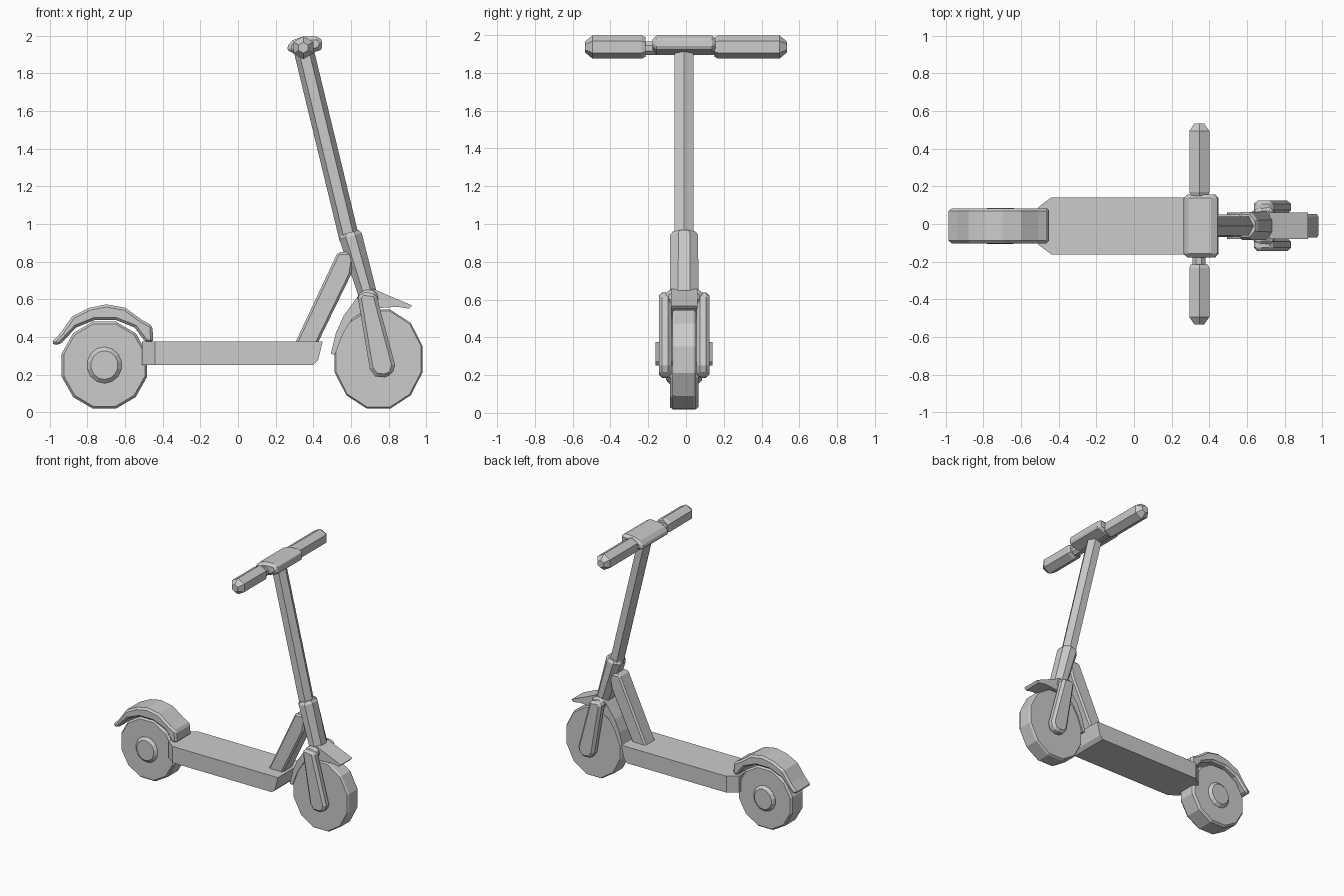
import bpy, bmesh, math
from mathutils import Vector

cube = bpy.data.objects.get("Cube")
if cube:
    bpy.data.objects.remove(cube, do_unlink=True)

grey = bpy.data.materials.new("plain_grey")
grey.use_nodes = True
grey.diffuse_color = (0.6, 0.6, 0.6, 1)
grey.node_tree.nodes["Principled BSDF"].inputs["Base Color"].default_value = (0.6, 0.6, 0.6, 1)

MID = -0.01  # centre plane of the scooter


def finish(name, bm, bevel=0):
    bmesh.ops.recalc_face_normals(bm, faces=bm.faces)
    mesh = bpy.data.meshes.new(name)
    bm.to_mesh(mesh)
    bm.free()
    mesh.materials.append(grey)
    obj = bpy.data.objects.new(name, mesh)
    bpy.context.collection.objects.link(obj)
    if bevel:
        mod = obj.modifiers.new("bevel", "BEVEL")
        mod.width = bevel
        mod.segments = 1
        mod.limit_method = "ANGLE"
        mod.angle_limit = math.radians(50)
    return obj


def prism(name, profile, half, y=MID, bevel=0):
    """Side profile (x, z) extruded across y."""
    bm = bmesh.new()
    face = bm.faces.new([bm.verts.new((x, y - half, z)) for x, z in profile])
    out = bmesh.ops.extrude_face_region(bm, geom=[face])
    moved = [v for v in out["geom"] if isinstance(v, bmesh.types.BMVert)]
    bmesh.ops.translate(bm, vec=(0, 2 * half, 0), verts=moved)
    return finish(name, bm, bevel)


def loft(name, stations, sides=8):
    """Polygon tube through (centre, radius a, radius b) stations."""
    bm = bmesh.new()
    axis = (Vector(stations[-1][0]) - Vector(stations[0][0])).normalized()
    side = Vector((1, 0, 0)) if abs(axis.y) > 0.9 else Vector((0, 1, 0))
    other = axis.cross(side).normalized()
    rings = []
    for centre, a, b in stations:
        ring = []
        for i in range(sides):
            t = 2 * math.pi * (i + 0.5) / sides
            k = 1 / math.cos(math.pi / sides)
            p = Vector(centre) + k * (side * a * math.cos(t) + other * b * math.sin(t))
            ring.append(bm.verts.new(p))
        rings.append(ring)
    for r, s in zip(rings, rings[1:]):
        for i in range(sides):
            j = (i + 1) % sides
            bm.faces.new((r[i], r[j], s[j], s[i]))
    bm.faces.new(rings[0])
    bm.faces.new(rings[-1])
    return finish(name, bm)


def disc(name, x, z, rx, rz, half, edge, sides, y=MID):
    """Wheel shape with chamfered rims."""
    k = math.cos(math.pi / sides)
    loft(name, [((x, y + s * half, z), rx * k - e, rz * k - e)
                for s, e in ((-1, edge), (-0.8, 0), (0.8, 0), (1, edge))], sides)


# Wheels and rear hub
disc("rear_wheel", -0.71, 0.25, 0.235, 0.24, 0.075, 0.012, 12)
disc("rear_hub", -0.71, 0.25, 0.093, 0.097, 0.095, 0.02, 14)
disc("front_wheel", 0.747, 0.282, 0.242, 0.272, 0.062, 0.008, 12)

# Deck with sloped front underside
deck = prism("deck", [(-0.51, 0.25), (0.4, 0.25), (0.425, 0.275), (0.45, 0.375),
                      (-0.51, 0.375)], 0.151)
for v in deck.data.vertices:
    if v.co.x < -0.5:
        v.co.y = MID + (v.co.y - MID) * 0.65
bm = bmesh.new()
bm.from_mesh(deck.data)
# widen the deck just ahead of its tapered tail
cut = bmesh.ops.bisect_plane(bm, geom=bm.verts[:] + bm.edges[:] + bm.faces[:],
                             plane_co=(-0.44, 0, 0), plane_no=(1, 0, 0))
for v in cut["geom_cut"]:
    if isinstance(v, bmesh.types.BMVert):
        v.co.y = MID + math.copysign(0.151, v.co.y - MID)
bm.to_mesh(deck.data)
bm.free()

# Mudguards
prism("rear_mudguard", [(-0.995, 0.365), (-0.94, 0.425), (-0.88, 0.51), (-0.79, 0.555),
                        (-0.7, 0.573), (-0.6, 0.555), (-0.51, 0.49), (-0.455, 0.46),
                        (-0.45, 0.37), (-0.49, 0.37), (-0.55, 0.45), (-0.65, 0.49),
                        (-0.76, 0.49), (-0.86, 0.45), (-0.95, 0.355)], 0.093, bevel=0.014)
prism("front_mudguard", [(0.925, 0.567), (0.8, 0.62), (0.72, 0.655), (0.64, 0.62),
                         (0.56, 0.51), (0.52, 0.42), (0.493, 0.31), (0.515, 0.305),
                         (0.56, 0.42), (0.61, 0.5), (0.7, 0.55), (0.85, 0.56),
                         (0.91, 0.55)], 0.07)

# Diagonal neck from the deck to the head tube
prism("neck_strut", [(0.3, 0.36), (0.42, 0.36), (0.6, 0.73), (0.62, 0.85),
                     (0.53, 0.85)], 0.06, bevel=0.012)

# Head tube and steering stem
loft("head_tube", [((0.594, MID, 0.955), 0.06, 0.05), ((0.598, MID, 0.935), 0.074, 0.062),
                   ((0.685, MID, 0.64), 0.076, 0.05), ((0.695, MID, 0.59), 0.07, 0.04)])
loft("steering_stem", [((0.35, MID, 1.92), 0.05, 0.046), ((0.592, MID, 0.92), 0.05, 0.046)], 6)

# Fork crown and legs
prism("fork_crown", [(0.635, 0.61), (0.655, 0.65), (0.735, 0.65), (0.75, 0.58),
                     (0.65, 0.56)], 0.1, bevel=0.02)
for side, name in ((-1, "right"), (1, "left")):
    prism(name + "_fork_leg", [(0.637, 0.61), (0.66, 0.64), (0.735, 0.63), (0.752, 0.56),
                               (0.835, 0.25), (0.82, 0.2), (0.78, 0.185), (0.73, 0.19),
                               (0.7, 0.23)], 0.034, MID + side * 0.1, bevel=0.018)

# Handlebar: display block, crossbar and grips
prism("display_block", [(0.262, 1.93), (0.272, 1.97), (0.34, 1.995), (0.43, 2.0),
                        (0.455, 1.96), (0.44, 1.925), (0.37, 1.9), (0.28, 1.905)],
      0.167, bevel=0.02)
loft("crossbar", [((0.345, -0.26, 1.93), 0.035, 0.035), ((0.345, 0.2, 1.93), 0.035, 0.035)])
for side, name, inner in ((-1, "right", 0.215), (1, "left", 0.15)):
    loft(name + "_grip", [((0.347, side * y, 1.937), r, r) for y, r in
                          ((inner, 0.045), (inner + 0.02, 0.053), (0.495, 0.053),
                           (0.535, 0.025))], 6)
